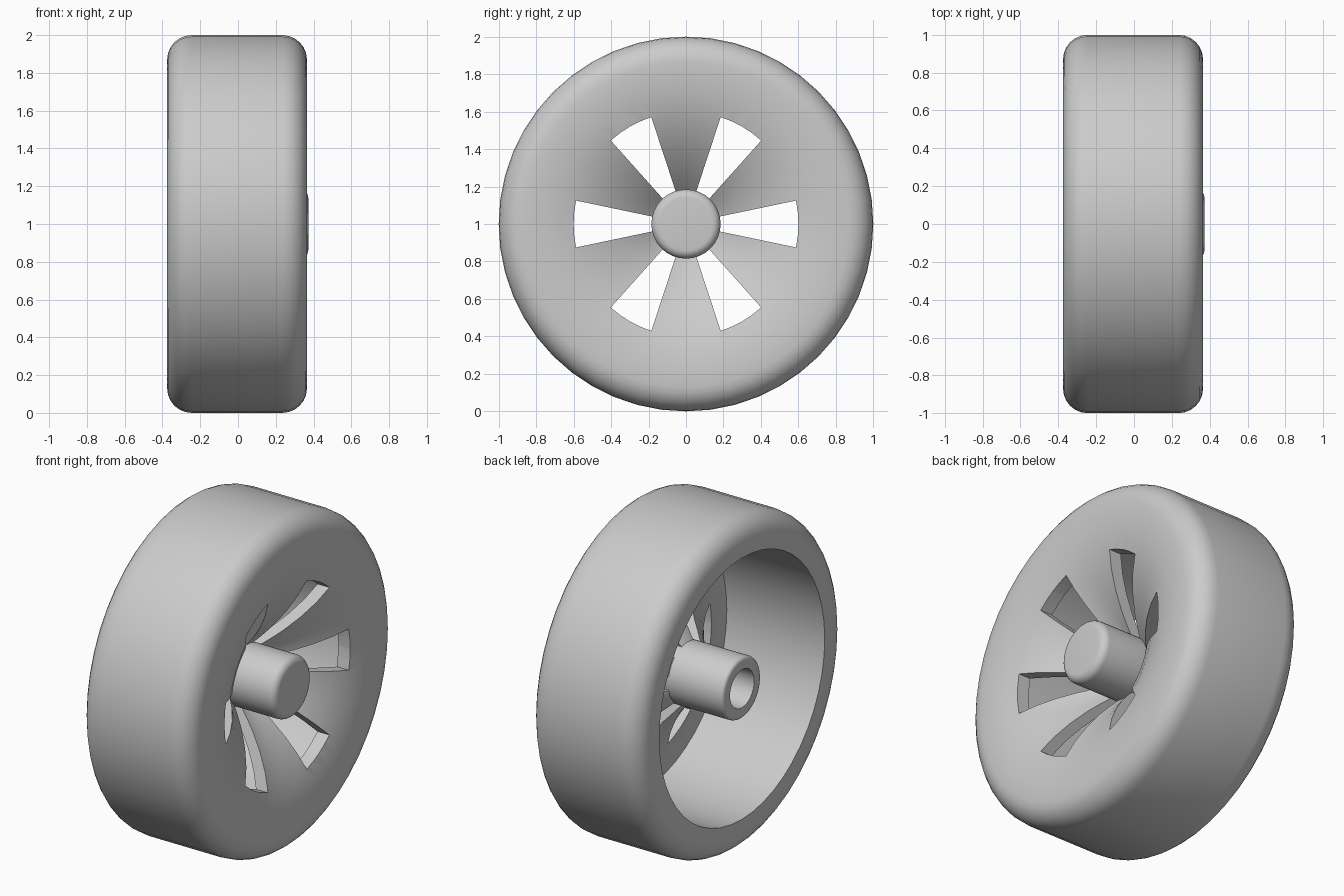
import bpy, bmesh, math
from mathutils import Matrix, Vector

cube = bpy.data.objects.get("Cube")
if cube:
    bpy.data.objects.remove(cube, do_unlink=True)

grey = bpy.data.materials.new("light_grey")
grey.use_nodes = True
grey.diffuse_color = (0.6, 0.6, 0.6, 1)
grey.node_tree.nodes["Principled BSDF"].inputs["Base Color"].default_value = (0.6, 0.6, 0.6, 1)


def make_object(name, bm):
    bmesh.ops.recalc_face_normals(bm, faces=bm.faces)
    mesh = bpy.data.meshes.new(name)
    bm.to_mesh(mesh)
    bm.free()
    mesh.materials.append(grey)
    obj = bpy.data.objects.new(name, mesh)
    bpy.context.collection.objects.link(obj)
    return obj


def arc(cx, cr, radius, start, end, steps=6):
    """Points of a rounded corner in (x, radius) space."""
    angles = [math.radians(start + (end - start) * i / steps) for i in range(steps + 1)]
    return [(cx + radius * math.cos(a), cr + radius * math.sin(a)) for a in angles]


def lathe(name, profile, closed, steps):
    """Revolve an (x, radius) profile about the horizontal axle."""
    bm = bmesh.new()
    verts = [bm.verts.new((x, 0, r + 1)) for x, r in profile]
    pairs = list(zip(verts, verts[1:] + verts[:1])) if closed else list(zip(verts, verts[1:]))
    edges = [bm.edges.new(p) for p in pairs]
    bmesh.ops.spin(bm, geom=verts + edges, cent=(0, 0, 1), axis=(1, 0, 0),
                   angle=math.tau, steps=steps, use_merge=True)
    bmesh.ops.remove_doubles(bm, verts=bm.verts, dist=1e-4)
    return make_object(name, bm)


def shade(obj):
    bpy.ops.object.select_all(action="DESELECT")
    obj.select_set(True)
    bpy.context.view_layer.objects.active = obj
    bpy.ops.object.shade_smooth_by_angle(angle=math.radians(35))


# Tyre and dished web in one section: rounded tread, flared face, open back
dish = [(0.365, 0.80), (0.355, 0.70), (0.33, 0.60), (0.29, 0.50), (0.235, 0.40),
        (0.165, 0.30), (0.11, 0.235), (0.04, 0.16)]
web_back = [(-0.03, 0.16), (0.03, 0.235), (0.085, 0.30), (0.155, 0.40),
            (0.21, 0.50), (0.25, 0.60), (0.275, 0.70), (0.28, 0.79)]
section = (arc(-0.245, 0.87, 0.13, 180, 90) + arc(0.235, 0.87, 0.13, 90, 0)
           + dish + web_back + [(-0.375, 0.79)])
wheel = lathe("wheel_body", section, True, 48)

# Six tapered slots cut through the web
bm = bmesh.new()
outline = [(0.10, -0.023), (0.587, -0.125), (0.597, -0.06), (0.60, 0),
           (0.597, 0.06), (0.587, 0.125), (0.10, 0.023)]
for i in range(6):
    turn = Matrix.Translation((0, 0, 1)) @ Matrix.Rotation(math.radians(60 * i), 4, "X")
    face = bm.faces.new([bm.verts.new(turn @ Vector((-0.6, r, w))) for r, w in outline])
    top = bmesh.ops.extrude_face_region(bm, geom=[face])["geom"]
    bmesh.ops.translate(bm, vec=(1.2, 0, 0), verts=[v for v in top if isinstance(v, bmesh.types.BMVert)])
cutter = make_object("slot_cutter", bm)
cutter.hide_render = True
cut = wheel.modifiers.new("slots", "BOOLEAN")
cut.operation = "DIFFERENCE"
cut.object = cutter
cut.solver = "EXACT"
bpy.context.view_layer.objects.active = wheel
wheel.select_set(True)
bpy.ops.object.modifier_apply(modifier=cut.name)
bpy.data.objects.remove(cutter, do_unlink=True)
shade(wheel)

# Hub: rounded nose at the face, blind axle bore at the back
hub_profile = ([(0.372, 0)] + arc(0.327, 0.14, 0.045, 0, 90) + arc(-0.355, 0.165, 0.02, 90, 180, 3)
               + [(-0.375, 0.115), (0.1, 0.115), (0.1, 0)])
shade(lathe("hub", hub_profile, False, 32))
